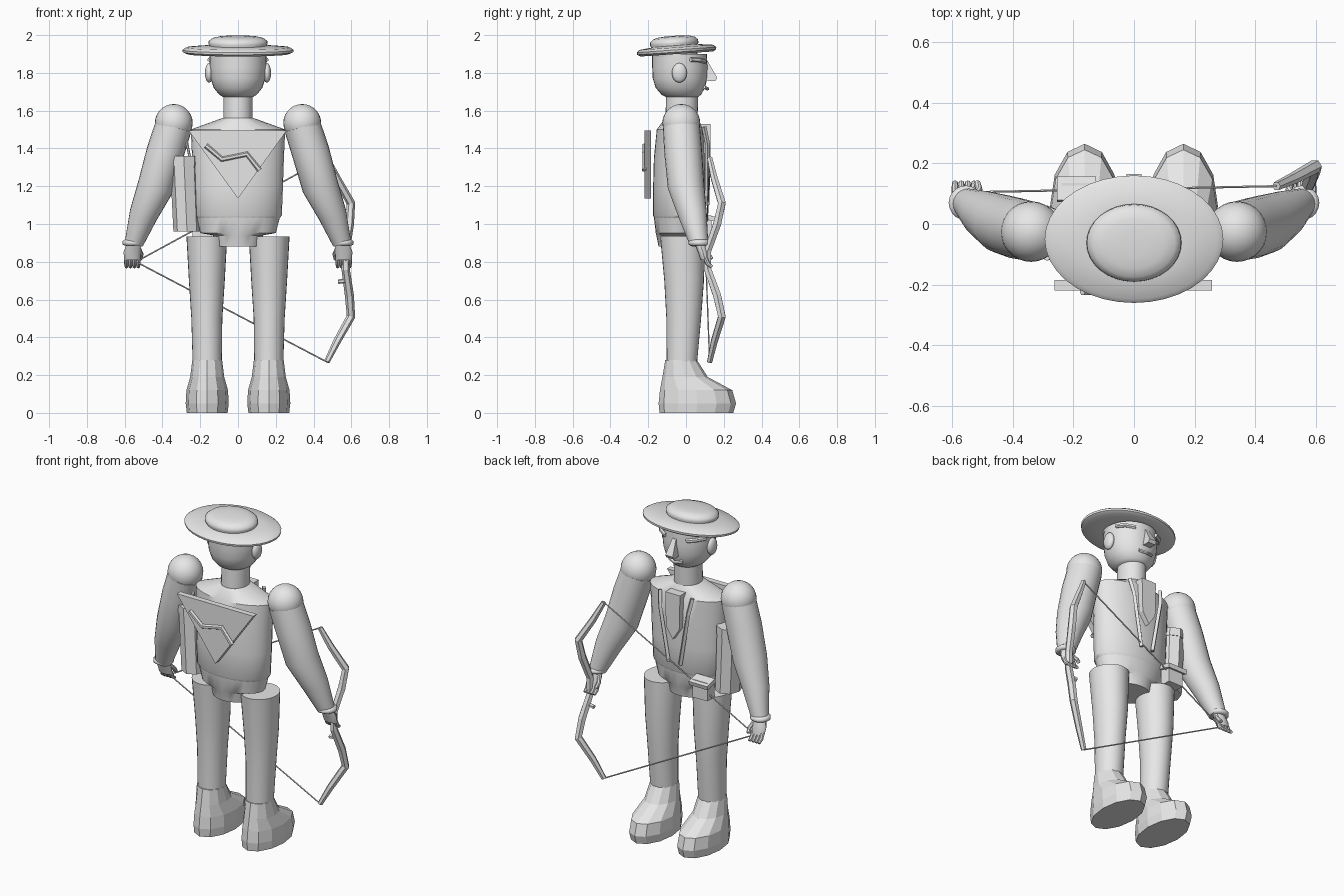
import bpy, bmesh, math
from mathutils import Vector, Matrix

grey = bpy.data.materials.new("plain_grey")
grey.diffuse_color = (0.8, 0.8, 0.8, 1)


def finish(name, bm, angle=35, matrix=None):
    if matrix:
        bm.transform(matrix)
    bmesh.ops.recalc_face_normals(bm, faces=bm.faces)
    me = bpy.data.meshes.new(name)
    bm.to_mesh(me)
    bm.free()
    me.materials.append(grey)
    if angle:
        me.shade_smooth()
        me.set_sharp_from_angle(angle=math.radians(angle))
    ob = bpy.data.objects.new(name, me)
    bpy.context.collection.objects.link(ob)
    return ob


def skin(bm, rings):
    """Join equal rings of points into a capped body."""
    vs = [[bm.verts.new(p) for p in r] for r in rings]
    n = len(vs[0])
    for a, b in zip(vs, vs[1:]):
        for i in range(n):
            bm.faces.new((a[i], a[(i + 1) % n], b[(i + 1) % n], b[i]))
    bm.faces.new(vs[0])
    bm.faces.new(vs[-1])


def loft(name, sections, n=28, angle=35, matrix=None):
    """Stacked ellipses: (z, centre x, centre y, radius x, radius y)."""
    bm = bmesh.new()
    skin(bm, [[(cx + rx * math.cos(2 * math.pi * i / n),
                cy + ry * math.sin(2 * math.pi * i / n), z) for i in range(n)]
              for z, cx, cy, rx, ry in sections])
    return finish(name, bm, angle, matrix)


def tube(name, path, radii, n=6, angle=0):
    """Round bar along a path with a radius for each point."""
    pts = [Vector(p) for p in path]
    if not isinstance(radii, (list, tuple)):
        radii = [radii] * len(pts)
    rings = []
    for i, p in enumerate(pts):
        d = (pts[min(i + 1, len(pts) - 1)] - pts[max(i - 1, 0)]).normalized()
        side = d.cross(Vector((0, 1, 0.01))).normalized()
        up = side.cross(d)
        rings.append([p + radii[i] * (side * math.cos(2 * math.pi * k / n) +
                                      up * math.sin(2 * math.pi * k / n)) for k in range(n)])
    bm = bmesh.new()
    skin(bm, rings)
    return finish(name, bm, angle)


def plate(name, outline, y0, y1):
    """Outline in x and z, thick from y0 to y1."""
    bm = bmesh.new()
    skin(bm, [[(x, y, z) for x, z in outline] for y in (y0, y1)])
    return finish(name, bm, 0)


def ball(name, centre, radii, seg=28, matrix=None):
    bm = bmesh.new()
    bmesh.ops.create_uvsphere(bm, u_segments=seg, v_segments=seg // 2, radius=1)
    m = Matrix.Translation(centre) @ Matrix.Diagonal((*radii, 1))
    return finish(name, bm, 50, m)


def box(name, centre, size, tilt=0):
    bm = bmesh.new()
    bmesh.ops.create_cube(bm, size=1)
    m = (Matrix.Translation(centre) @ Matrix.Rotation(tilt, 4, 'X')
         @ Matrix.Diagonal((*size, 1)))
    return finish(name, bm, 0, m)


# Hat, tilted slightly up at the face side
pivot = Vector((0, -0.05, 1.92))
tilt = Matrix.Translation(pivot) @ Matrix.Rotation(math.radians(4), 4, 'X') @ Matrix.Translation(-pivot)
loft("hat_brim", [(z, 0, -0.05, r, r * 0.715) for z, r in
     ((1.905, 0.16), (1.90, 0.27), (1.91, 0.293), (1.922, 0.295), (1.935, 0.275), (1.945, 0.16))],
     36, 50, tilt)
loft("hat_crown", [(z, 0, -0.06, r, r * 0.82) for z, r in
     ((1.89, 0.145), (1.935, 0.148), (1.955, 0.157), (1.97, 0.155), (1.985, 0.135), (1.993, 0.1), (1.997, 0.05))],
     32, 50, tilt)

# Head, neck and face
loft("head", [(1.67, 0, -0.02, 0.075, 0.08), (1.685, 0, -0.025, 0.1, 0.105),
              (1.72, 0, -0.03, 0.128, 0.13), (1.77, 0, -0.032, 0.145, 0.144),
              (1.83, 0, -0.032, 0.15, 0.147), (1.9, 0, -0.035, 0.15, 0.145)], 32, 50)
loft("neck", [(1.53, 0, -0.025, 0.078, 0.085), (1.685, 0, -0.02, 0.078, 0.085)])
bm = bmesh.new()
skin(bm, [[(x * w, y, z) for y, z, w in ((0.08, 1.86, 0.5), (0.115, 1.862, 0.5),
          (0.165, 1.775, 1), (0.155, 1.757, 1), (0.08, 1.76, 1))] for x in (-0.025, 0.025)])
finish("nose", bm, 0)
tube("mouth", [(-0.045, 0.095, 1.725), (0, 0.113, 1.716), (0.045, 0.095, 1.725)], 0.01)

# Body, belt and hips
loft("torso", [(z, 0, cy, rx, ry) for z, cy, rx, ry in
     ((1.03, -0.04, 0.22, 0.128), (1.045, -0.04, 0.232, 0.135), (1.2, -0.037, 0.238, 0.137),
      (1.35, -0.035, 0.243, 0.135), (1.5, -0.03, 0.25, 0.125), (1.56, -0.025, 0.085, 0.085))], 32)
loft("hips", [(z, 0, -0.04, rx, ry) for z, rx, ry in
     ((0.88, 0.122, 0.105), (0.94, 0.132, 0.117), (0.952, 0.2, 0.12), (1.035, 0.222, 0.13))])

# Limbs, one set for each side
for s, side in ((-1, "left"), (1, "right")):
    ball(side + "_ear", (s * 0.153, -0.035, 1.8), (0.022, 0.04, 0.052), 16)
    tube(side + "_brow", [(s * 0.07, 0.1, 1.86), (s * 0.12, 0.07, 1.868), (s * 0.152, 0.025, 1.87)], 0.012)
    loft(side + "_leg", [(0.26, s * 0.163, -0.022, 0.077, 0.08), (0.5, s * 0.165, -0.012, 0.082, 0.092),
                         (0.7, s * 0.165, -0.01, 0.095, 0.105), (0.935, s * 0.165, -0.02, 0.108, 0.117)])
    loft(side + "_boot", [(z, s * 0.163, (a + b) / 2, rx, (b - a) / 2) for z, rx, a, b in
         ((0, 0.108, -0.14, 0.25), (0.05, 0.114, -0.145, 0.265), (0.12, 0.11, -0.138, 0.245),
          (0.19, 0.09, -0.125, 0.115), (0.28, 0.079, -0.11, 0.058))], 12, 0)
    ball(side + "_shoulder", (s * 0.34, -0.025, 1.535), (0.1, 0.1, 0.1))
    tube(side + "_arm", [(s * 0.34, -0.025, 1.52), (s * 0.385, -0.015, 1.38), (s * 0.435, 0, 1.2),
                         (s * 0.5, 0.035, 1.05), (s * 0.55, 0.068, 0.9)],
         [0.098, 0.1, 0.097, 0.076, 0.05], 24, 50)
    loft(side + "_cuff", [(z, s * 0.555, 0.07, r, r) for z, r in
         ((0.885, 0.045), (0.892, 0.057), (0.908, 0.057), (0.917, 0.045))], 20, 60)
    loft(side + "_palm", [(0.81, s * 0.56, 0.1, 0.042, 0.022), (0.85, s * 0.56, 0.09, 0.046, 0.027),
                          (0.9, s * 0.553, 0.072, 0.036, 0.03)], 12)
    for i in range(4):
        x = s * (0.528 + 0.021 * i)
        tube(side + "_finger", [(x, 0.1, 0.825), (x, 0.115, 0.79), (x, 0.138, 0.772)],
             [0.012, 0.012, 0.009], 8, 40)
    tube(side + "_thumb", [(s * 0.525, 0.09, 0.87), (s * 0.512, 0.115, 0.84), (s * 0.518, 0.135, 0.815)],
         0.012, 8, 40)
    # Jacket edge strips on the chest
    tube("jacket_edge", [(s * 0.11, 0.095, 1.515), (s * 0.095, 0.115, 1.42), (s * 0.04, 0.112, 1.1)], 0.013, 4)

# Chest cloth, and neckerchief with its zigzag trim on the back
plate("chest_cloth", [(-0.05, 1.53), (0.05, 1.53), (0.045, 1.32), (0, 1.25), (-0.045, 1.32)], 0.06, 0.13)
plate("neckerchief", [(-0.262, 1.495), (0.258, 1.495), (0, 1.135)], -0.22, -0.185)
tube("zigzag_trim", [(-0.17, -0.222, 1.415), (-0.085, -0.222, 1.343), (0.047, -0.222, 1.37),
                     (0.115, -0.222, 1.285)], 0.014)

# Quiver with hanging cords, and a belt pouch
loft("quiver", [(0.96, -0.27, -0.03, 0.072, 0.085), (1.36, -0.287, -0.03, 0.075, 0.088)], 8, 0)
loft("quiver_rim", [(1.31, -0.285, -0.03, 0.078, 0.091), (1.36, -0.287, -0.03, 0.078, 0.091)], 8, 0)
for dx in (-0.03, 0.03):
    tube("quiver_cord", [(-0.285 + dx, -0.05, 1.35), (-0.28, -0.045, 1.48)], 0.007)
ball("cord_knot", (-0.281, -0.045, 1.43), (0.017, 0.017, 0.03), 12)
box("pouch", (-0.19, 0.1, 0.99), (0.1, 0.07, 0.11))
box("pouch_flap", (-0.19, 0.115, 1.035), (0.128, 0.08, 0.025), -0.25)

# Bow, with its string drawn to the other hand
tips = [(0.47, 0.125, 1.35), (0.47, 0.125, 0.27)]
tube("bow", [tips[0], (0.525, 0.15, 1.24), (0.598, 0.19, 1.11), (0.59, 0.165, 1.0), (0.57, 0.115, 0.86),
             (0.57, 0.115, 0.76), (0.59, 0.165, 0.62), (0.598, 0.19, 0.51), (0.525, 0.15, 0.38), tips[1]],
     [0.015, 0.02, 0.023, 0.024, 0.022, 0.022, 0.024, 0.023, 0.02, 0.015])
tube("arrow_rest", [(0.575, 0.13, 0.7), (0.53, 0.135, 0.695)], 0.012)
for tip in tips:
    tube("bow_string", [tip, (-0.54, 0.105, 0.8)], 0.004)
